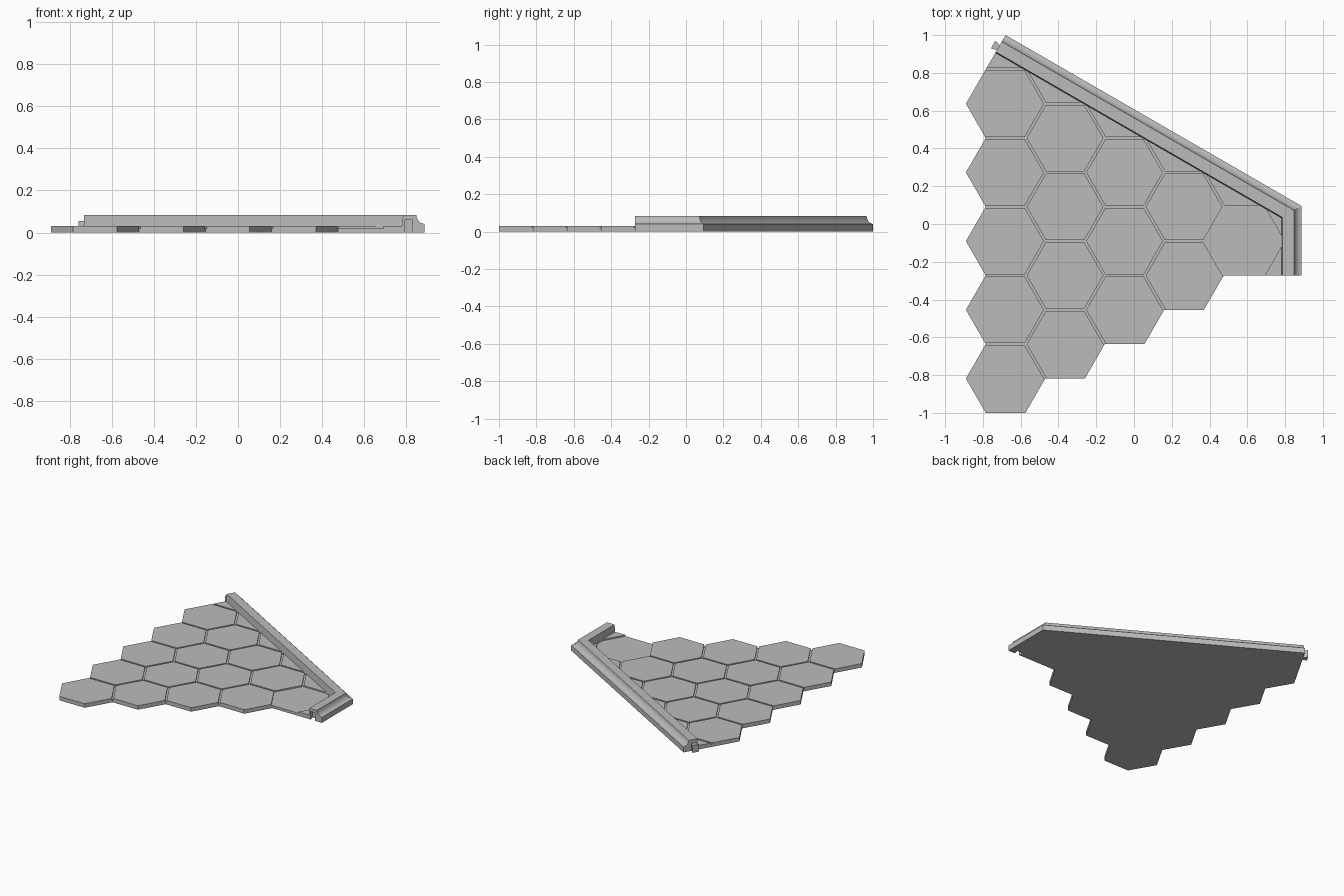
import bpy, bmesh, math
from mathutils import Vector, Matrix

if "Cube" in bpy.data.objects:
    bpy.data.objects.remove(bpy.data.objects["Cube"])

stone = bpy.data.materials.new("stone_grey")
stone.use_nodes = True
GREY = (0.5, 0.5, 0.5, 1)
stone.diffuse_color = GREY
stone.node_tree.nodes["Principled BSDF"].inputs["Base Color"].default_value = GREY

R = 0.21                                    # hexagon radius
H = R * math.sqrt(3) / 2                    # hexagon half height
FLOOR, BED, GAP = 0.03, 0.02, 0.006
OUT = Vector((0.5, math.sqrt(3) / 2, 0))    # outward from the long wall
ALONG = Vector((math.sqrt(3) / 2, -0.5, 0)) # down the long wall
LONG, SIDE, START, WIDTH = 0.526, 0.888, -1.089, 0.108
FRONT = -1 + 4 * H


def make(name, bm):
    bmesh.ops.recalc_face_normals(bm, faces=bm.faces)
    mesh = bpy.data.meshes.new(name)
    bm.to_mesh(mesh)
    bm.free()
    mesh.materials.append(stone)
    ob = bpy.data.objects.new(name, mesh)
    bpy.context.collection.objects.link(ob)
    return ob


def raise_faces(bm, height):
    geo = bmesh.ops.extrude_face_region(bm, geom=bm.faces[:], use_keep_orig=True)
    verts = [g for g in geo["geom"] if isinstance(g, bmesh.types.BMVert)]
    bmesh.ops.translate(bm, verts=verts, vec=(0, 0, height))


def prism(bm, points, z0, z1):
    part = bmesh.new()
    part.faces.new([part.verts.new((p[0], p[1], z0)) for p in points])
    raise_faces(part, z1 - z0)
    append(bm, part)


def append(bm, part):
    mesh = bpy.data.meshes.new("part")
    part.to_mesh(mesh)
    part.free()
    bm.from_mesh(mesh)
    bpy.data.meshes.remove(mesh)


def cut(ob, cutter):
    cutter.hide_render = True
    mod = ob.modifiers.new("cut", "BOOLEAN")
    mod.operation, mod.solver, mod.object = "DIFFERENCE", "EXACT", cutter
    bpy.context.view_layer.objects.active = ob
    bpy.ops.object.modifier_apply(modifier=mod.name)
    bpy.data.objects.remove(cutter)


def centre(i, k):
    return Vector((-0.89 + R + 1.5 * R * i, -1 + H + H * i + 2 * H * k, 0))


def hexagon(i, k, grooves, z):
    """One flat hexagon, trimmed to the walls and to its grooves."""
    part = bmesh.new()
    c = centre(i, k) + Vector((0, 0, z))
    bmesh.ops.create_circle(part, cap_ends=True, segments=6, radius=R,
                            matrix=Matrix.Translation(c) @ Matrix.Rotation(math.pi / 2, 4, "Z"))
    planes = [(OUT * (LONG - WIDTH), OUT), (ALONG * START, -ALONG),
              (Vector((SIDE - WIDTH, 0, 0)), Vector((1, 0, 0)))]
    if i == 5:
        planes.append((Vector((0, FRONT, 0)), Vector((0, -1, 0))))
    planes += [(c + n * (H - GAP), n) for n in grooves]
    for co, no in planes:
        bmesh.ops.bisect_plane(part, geom=part.verts[:] + part.edges[:] + part.faces[:],
                               dist=1e-5, plane_co=co, plane_no=no, clear_outer=True)
    return part


# Hexagon layout: columns step up towards the right, the last one only fills the corner
cells = set()
for i in range(6):
    for k in range(-1 if i == 5 else 0, 6):
        probe = hexagon(i, k, [], 0)
        if probe.faces:
            cells.add((i, k))
        probe.free()

# Floor slab under the tiles
bm = bmesh.new()
for i, k in sorted(cells):
    append(bm, hexagon(i, k, [], 0))
bmesh.ops.remove_doubles(bm, verts=bm.verts, dist=1e-4)
bmesh.ops.dissolve_faces(bm, faces=bm.faces[:])
raise_faces(bm, BED)
make("floor_slab", bm)

# Raised tiles, with a groove only where another tile adjoins
STEPS = [(0, 1), (0, -1), (1, 0), (1, -1), (-1, 0), (-1, 1)]
CORNER = (4, 0)
tiles, corner = bmesh.new(), bmesh.new()
for i, k in sorted(cells):
    grooves = [(centre(i + a, k + b) - centre(i, k)).normalized()
               for a, b in STEPS if (i + a, k + b) in cells]
    part = hexagon(i, k, grooves, BED)
    if not part.faces:
        part.free()
        continue
    raise_faces(part, FLOOR - BED)
    append(corner if (i, k) == CORNER else tiles, part)
make("floor_tiles", tiles)
corner_tile = make("ornate_corner_tile", corner)

# Ring grooves engraved in the corner tile
rings = bmesh.new()
mid = centre(*CORNER)
for radius, start, sweep in [(0.165, 0, 360), (0.125, 20, 150), (0.125, 200, 150),
                             (0.085, 110, 150), (0.085, 290, 150), (0.04, 0, 300)]:
    n = 40
    angles = [math.radians(start + sweep * j / n) for j in range(n + 1)]
    halves = [angles] if sweep < 360 else [angles[:n // 2 + 1], angles[n // 2:]]
    for arc in halves:
        spin = [Vector((math.cos(a), math.sin(a), 0)) for a in arc]
        prism(rings, [mid + s * (radius + 0.005) for s in spin] +
              [mid + s * (radius - 0.005) for s in reversed(spin)], BED + 0.001, FLOOR + 0.01)
cut(corner_tile, make("ring_cutter", rings))

# Wall: moulded profile swept round the mitred corner (depth from outside, height)
PROFILE = [(0, 0), (0, 0.04), (0.018, 0.046), (0.027, 0.053), (0.034, 0.063),
           (0.038, 0.074), (0.04, 0.083), (WIDTH - 0.005, 0.083), (WIDTH, 0.03), (WIDTH, 0)]
bm = bmesh.new()
sections = [[], [], []]
for d, z in PROFILE:
    x = SIDE - d
    up = Vector((0, 0, z))
    sections[0].append(bm.verts.new(OUT * (LONG - d) + ALONG * START + up))
    sections[1].append(bm.verts.new((x, (LONG - d - OUT.x * x) / OUT.y, z)))
    sections[2].append(bm.verts.new((x, FRONT, z)))
for a, b in zip(sections, sections[1:]):
    for j in range(len(PROFILE)):
        m = (j + 1) % len(PROFILE)
        bm.faces.new((a[j], a[m], b[m], b[j]))
bm.faces.new(sections[0])
bm.faces.new(sections[2])
wall = make("border_wall", bm)

# Dovetail joint: peg on the long end, matching slot in the short end
DEPTH = 0.076


def dovetail(name, origin, out, across, narrow, wide, length, z0, z1):
    bm = bmesh.new()
    far = origin + out * length
    near = origin - out * 0.004
    prism(bm, [near - across * narrow, far - across * wide,
               far + across * wide, near + across * narrow], z0, z1)
    return make(name, bm)


dovetail("joint_peg", OUT * (LONG - DEPTH) + ALONG * START, -ALONG, OUT,
         0.014, 0.024, 0.032, 0, 0.055)
cut(wall, dovetail("slot_cutter", Vector((SIDE - DEPTH, FRONT, 0)), Vector((0, 1, 0)),
                   Vector((1, 0, 0)), 0.017, 0.026, 0.036, -0.01, 0.06))
